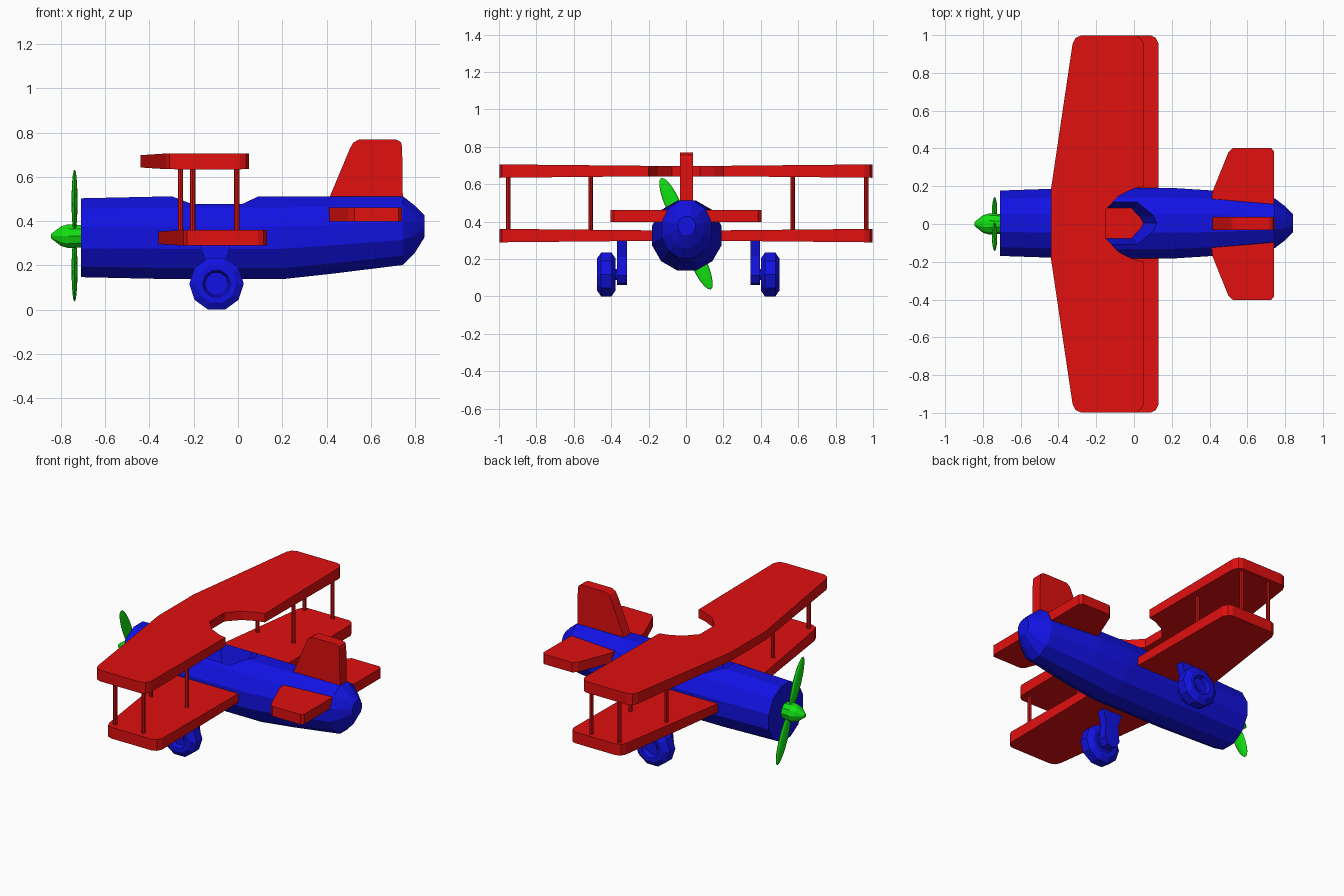
import bpy, bmesh, math
from mathutils import Matrix, Vector

if "Cube" in bpy.data.objects:
    bpy.data.objects.remove(bpy.data.objects["Cube"])


def material(name, rgb):
    m = bpy.data.materials.new(name)
    m.diffuse_color = (*rgb, 1)
    m.use_nodes = True
    m.node_tree.nodes["Principled BSDF"].inputs["Base Color"].default_value = m.diffuse_color
    return m


RED = material("red", (0.75, 0.005, 0.005))
BLUE = material("blue", (0.006, 0.006, 0.77))
GREEN = material("green", (0.006, 0.75, 0.006))


def finish(name, bm, mat, matrix=None):
    if matrix:
        bm.transform(matrix)
    bmesh.ops.recalc_face_normals(bm, faces=bm.faces[:])
    me = bpy.data.meshes.new(name)
    bm.to_mesh(me)
    bm.free()
    me.materials.append(mat)
    ob = bpy.data.objects.new(name, me)
    bpy.context.collection.objects.link(ob)
    return ob


def bridge(bm, rings):
    """Skin a list of vertex loops and cap both ends."""
    loops = [[bm.verts.new(p) for p in r] for r in rings]
    n = len(loops[0])
    for a, b in zip(loops, loops[1:]):
        for i in range(n):
            j = (i + 1) % n
            bm.faces.new((a[i], a[j], b[j], b[i]))
    bm.faces.new(loops[0])
    bm.faces.new(loops[-1])


def loft(name, rings, n, mat, matrix=None):
    """Rings (x, centre z, y radius, z radius), flat side on top."""
    bm = bmesh.new()
    k = 1 / math.cos(math.pi / n)
    ang = [2 * math.pi * (i + 0.5) / n for i in range(n)]
    bridge(bm, [[(x, ry * k * math.sin(a), zc + rz * k * math.cos(a)) for a in ang]
                for x, zc, ry, rz in rings])
    return finish(name, bm, mat, matrix)


def mirrored(pts):
    return pts + [(x, -y) for x, y in reversed(pts) if y > 0]


def plate(name, pts, half, mat, pos=(0, 0, 0), upright=False, flare=0, split=None):
    """Outline extruded in z, or in y when upright; flare thickens the tips."""
    bm = bmesh.new()
    if upright:
        bridge(bm, [[(x, s * half, z) for x, z in pts] for s in (-1, 1)])
    else:
        bridge(bm, [[(x, y, s * half) for x, y in pts] for s in (-1, 1)])
    if split:
        for s in (-split, split):
            bmesh.ops.bisect_plane(bm, geom=bm.verts[:] + bm.edges[:] + bm.faces[:],
                                   plane_co=(0, s, 0), plane_no=(0, 1, 0))
    for v in bm.verts:
        if flare:
            v.co.z *= 1 + flare * max(0, abs(v.co.y) - (split or 0))
    return finish(name, bm, mat, Matrix.Translation(pos))


# Fuselage
body = loft("fuselage", [(-0.71, 0.333, 0.173, 0.178), (-0.3, 0.333, 0.187, 0.187),
                         (0.2, 0.333, 0.187, 0.187), (0.42, 0.345, 0.173, 0.175),
                         (0.745, 0.365, 0.132, 0.155), (0.80, 0.372, 0.09, 0.105),
                         (0.842, 0.385, 0.048, 0.05)], 12, BLUE,
            Matrix.Translation((0, 0.004, 0)))

# Cockpit opening, tapered towards the floor
plan = mirrored([(-0.32, 0.04), (-0.22, 0.125), (0.03, 0.125), (0.11, 0.04), (0.13, 0.0)])
bm = bmesh.new()
bridge(bm, [[(-0.09 + (x + 0.09) * s, 0.004 + y * s, z) for x, y in plan]
            for s, z in ((0.55, 0.32), (1.03, 0.55))])
cutter = finish("cockpit_cutter", bm, BLUE)
mod = body.modifiers.new("cockpit", 'BOOLEAN')
mod.operation, mod.object, mod.solver = 'DIFFERENCE', cutter, 'EXACT'
deps = bpy.context.evaluated_depsgraph_get()
cut_mesh = bpy.data.meshes.new_from_object(body.evaluated_get(deps))
body.modifiers.clear()
body.data = cut_mesh
bpy.data.objects.remove(cutter)

# Wings: the upper one has a notch over the cockpit
edge = [(-0.44, 0.18), (-0.325, 0.955), (-0.31, 0.985), (-0.28, 0.998),
        (0.01, 0.998), (0.035, 0.985), (0.05, 0.955)]
notch = [(0.05, 0.2), (0.0, 0.188), (-0.08, 0.15), (-0.15, 0.075)]
plate("upper_wing", mirrored(edge + notch), 0.028, RED, (0, 0, 0.678), flare=0.35, split=0.2)
plate("lower_wing", mirrored(edge), 0.028, RED, (0.08, 0, 0.333), flare=0.35, split=0.18)

# Wing struts
for y, front in ((-0.95, -0.205), (-0.51, -0.26), (0.57, -0.26), (0.965, -0.205)):
    for label, x in (("front", front), ("rear", -0.005)):
        bm = bmesh.new()
        bmesh.ops.create_cone(bm, cap_ends=True, segments=8, radius1=0.012,
                              radius2=0.012, depth=0.31)
        finish(label + "_wing_strut", bm, RED, Matrix.Translation((x, y, 0.505)))

# Tail surfaces
plate("tailplane", mirrored([(0.41, 0.12), (0.415, 0.17), (0.5, 0.38), (0.525, 0.403),
                             (0.725, 0.403), (0.74, 0.385)]), 0.032, RED, (0, 0, 0.438))
plate("tail_fin", [(0.40, 0.48), (0.415, 0.52), (0.505, 0.735), (0.52, 0.762), (0.545, 0.776),
                   (0.715, 0.776), (0.735, 0.765), (0.741, 0.745), (0.745, 0.45)],
      0.034, RED, (0, 0.003, 0), upright=True)

# Propeller
loft("spinner", [(-0.70, 0.34, 0.05, 0.05), (-0.765, 0.34, 0.054, 0.054),
                 (-0.80, 0.34, 0.044, 0.044), (-0.844, 0.34, 0.01, 0.01)], 10, GREEN)
for name, turn in (("upper_blade", 0), ("lower_blade", math.pi)):
    bm = bmesh.new()
    bmesh.ops.create_uvsphere(bm, u_segments=10, v_segments=10, radius=1)
    finish(name, bm, GREEN, Matrix.Translation((-0.738, 0, 0.343))
           @ Matrix.Rotation(math.radians(24) + turn, 4, 'X')
           @ Matrix.Translation((0, 0, 0.168))
           @ Matrix.Diagonal((0.014, 0.042, 0.158, 1)))

# Landing gear
tyre = [(-0.03, 0.055), (-0.05, 0.06), (-0.05, 0.085), (-0.028, 0.117),
        (0.028, 0.117), (0.05, 0.085), (0.05, 0.06), (0.025, 0.05), (0.025, 0.025)]
leg = [(-0.18, 0.32), (-0.03, 0.32), (-0.055, 0.22), (-0.045, 0.12), (-0.07, 0.08),
       (-0.1, 0.07), (-0.13, 0.08), (-0.155, 0.12), (-0.145, 0.22)]
for side, s in (("left", -1), ("right", 1)):
    y = 0.012 + s * 0.438
    turn = Matrix.Translation((-0.097, y, 0.125)) @ Matrix.Rotation(s * math.pi / 2, 4, 'Z')
    loft(side + "_wheel", [(x, 0, r, r) for x, r in tyre], 10, BLUE, turn)
    loft(side + "_axle", [(-0.08, 0, 0.03, 0.03), (0.03, 0, 0.03, 0.03)], 8, BLUE, turn)
    plate(side + "_gear_leg", leg, 0.026, BLUE, (0, 0.014 + s * 0.356, 0), upright=True)

# Rest the model on the ground
low = min((o.matrix_world @ v.co).z for o in bpy.data.objects for v in o.data.vertices)
for o in bpy.data.objects:
    o.location.z -= low
